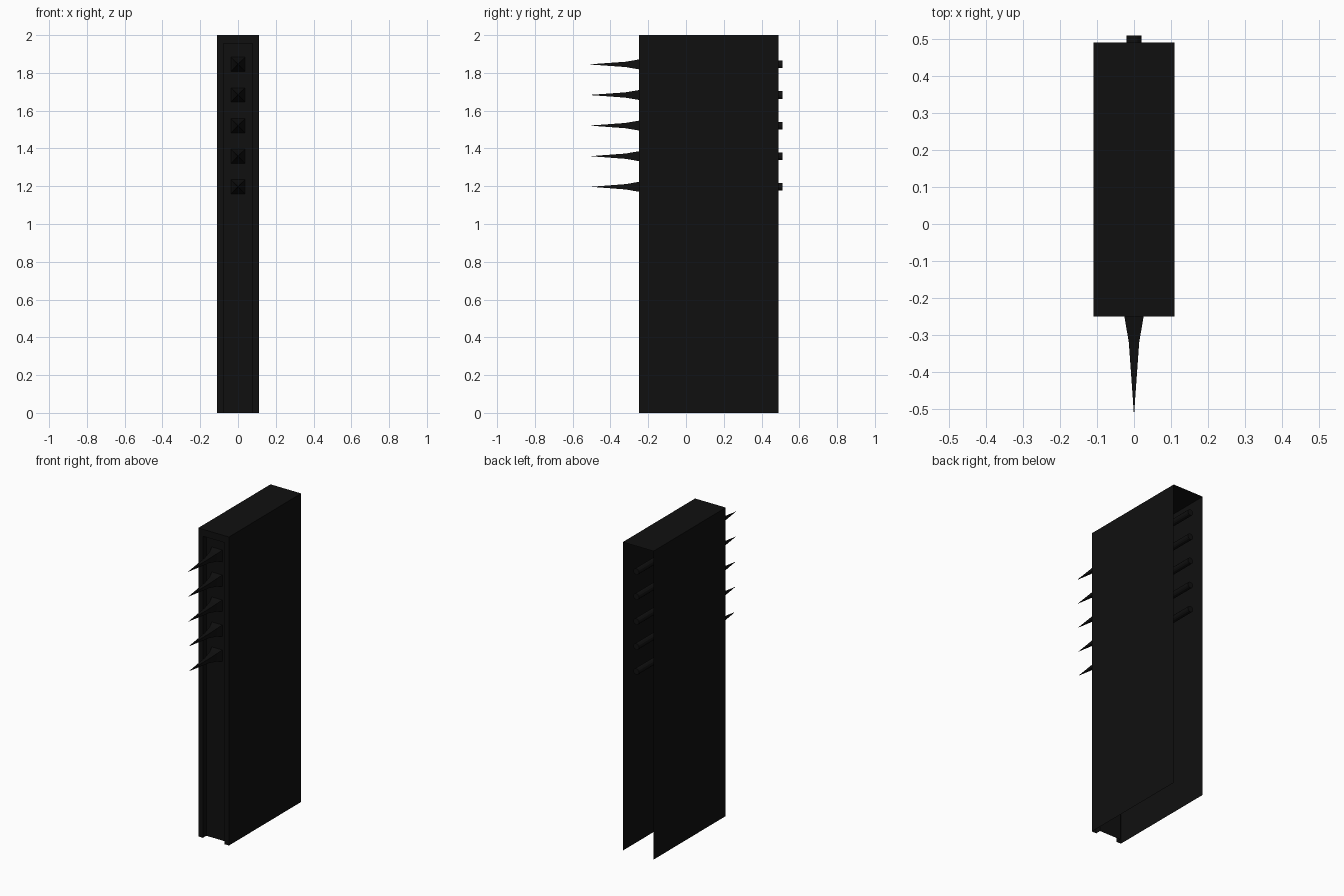
import bpy, bmesh, math

if "Cube" in bpy.data.objects:
    bpy.data.objects.remove(bpy.data.objects["Cube"])

mat = bpy.data.materials.new("black_metal")
mat.diffuse_color = (0.005, 0.005, 0.005, 1)
mat.use_nodes = True
mat.node_tree.nodes["Principled BSDF"].inputs["Base Color"].default_value = mat.diffuse_color


def make_object(name, bm):
    bmesh.ops.remove_doubles(bm, verts=bm.verts, dist=1e-5)
    bmesh.ops.recalc_face_normals(bm, faces=bm.faces)
    me = bpy.data.meshes.new(name)
    bm.to_mesh(me)
    bm.free()
    me.materials.append(mat)
    ob = bpy.data.objects.new(name, me)
    bpy.context.collection.objects.link(ob)
    return ob


def quad(bm, *pts):
    bm.faces.new([bm.verts.new(p) for p in pts])


# Thin sheet casing: open at the back and bottom, recessed front panel
W, F, B, H = 0.11, -0.25, 0.49, 2.0
w, f, h = 0.077, -0.215, 1.955
bm = bmesh.new()
for s in (-1, 1):
    quad(bm, (s*W, F, 0), (s*W, B, 0), (s*W, B, H), (s*W, F, H))      # side wall
    quad(bm, (s*W, F, 0), (s*w, F, 0), (s*w, F, h), (s*W, F, H))      # front flange
    quad(bm, (s*w, F, 0), (s*w, f, 0), (s*w, f, h), (s*w, F, h))      # recess side
quad(bm, (-W, F, H), (W, F, H), (W, B, H), (-W, B, H))                # top
quad(bm, (-W, F, H), (W, F, H), (w, F, h), (-w, F, h))                # header
quad(bm, (-w, F, h), (w, F, h), (w, f, h), (-w, f, h))                # recess top
quad(bm, (-w, f, 0), (w, f, 0), (w, f, h), (-w, f, h))                # panel
make_object("casing", bm)


def lathe(name, z, profile, sides, turn=0.0):
    """Sections of (y, half width) joined along y."""
    bm = bmesh.new()
    k = 1 / math.cos(math.pi / sides) if sides == 4 else 1
    rings = []
    for y, r in profile:
        rings.append([bm.verts.new((k*r*math.cos(turn + 2*math.pi*i/sides), y,
                                    z + k*r*math.sin(turn + 2*math.pi*i/sides)))
                      for i in range(sides)])
    for a, b in zip(rings, rings[1:]):
        for i in range(sides):
            j = (i + 1) % sides
            bm.faces.new((a[i], a[j], b[j], b[i]))
    bm.faces.new(rings[0])
    bm.faces.new(rings[-1])
    return make_object(name, bm)


# Five flared square spikes, each on a rod running out of the back
for n in range(5):
    z = 1.845 - 0.162 * n
    tip = -0.51 + 0.003 * n
    lathe(f"spike_{n+1}", z, [(tip, 0.0005), (-0.32, 0.014), (-0.25, 0.026), (f, 0.038)],
          4, math.pi / 4)
    lathe(f"rod_{n+1}", z, [(f, 0.02), (0.51, 0.02)], 12)
